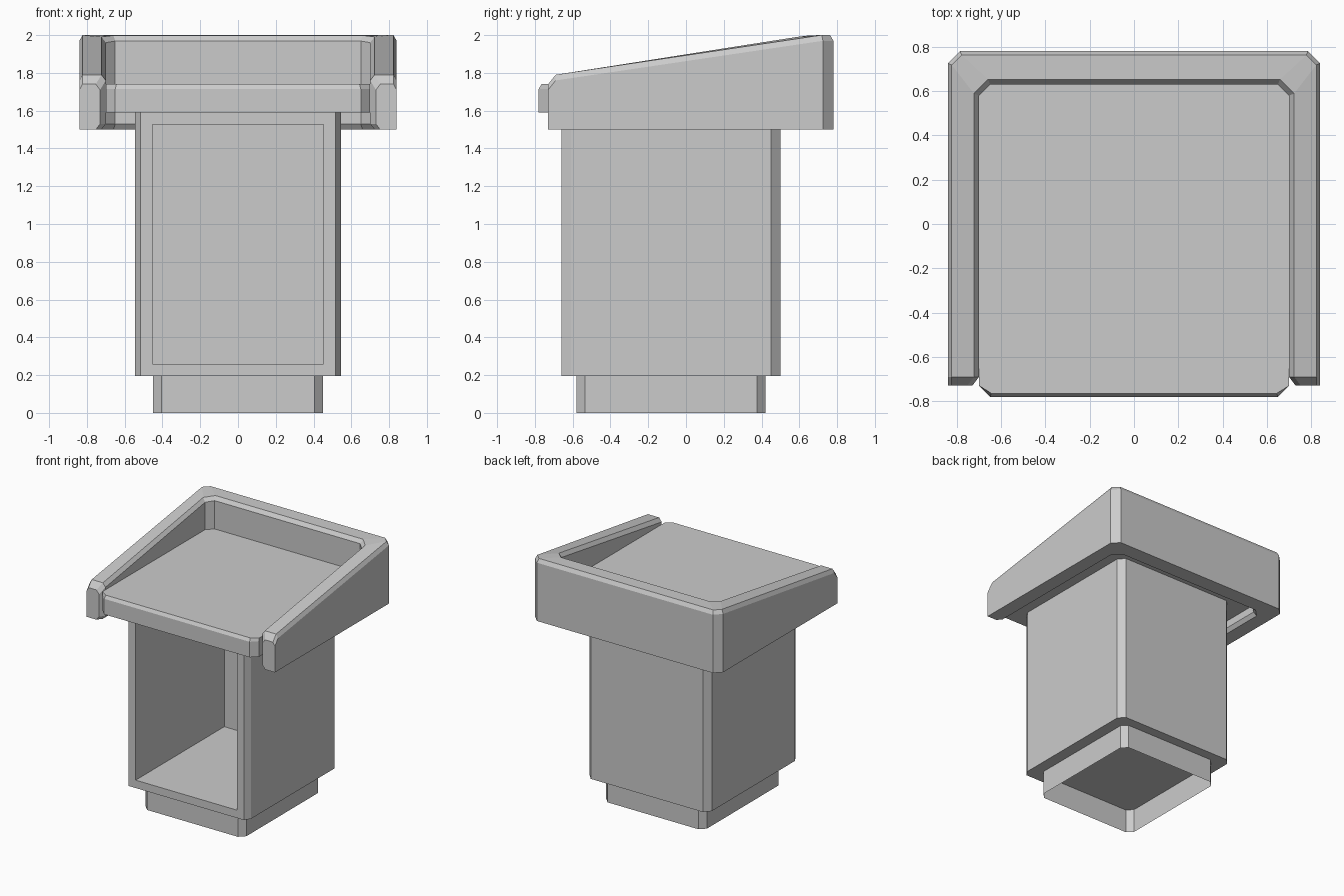
import bpy, bmesh
from mathutils import Vector

if "Cube" in bpy.data.objects:
    bpy.data.objects.remove(bpy.data.objects["Cube"])


def finish(name, bm):
    bmesh.ops.recalc_face_normals(bm, faces=bm.faces)
    me = bpy.data.meshes.new(name)
    bm.to_mesh(me)
    bm.free()
    ob = bpy.data.objects.new(name, me)
    bpy.context.collection.objects.link(ob)
    return ob


def plan(hx, y0, y1, front, back):
    """Chamfered rectangle outline; front/back are (x, y) chamfer sizes."""
    right = [(hx - front[0], y0), (hx, y0 + front[1]),
             (hx, y1 - back[1]), (hx - back[0], y1)]
    return right + [(-x, y) for x, y in reversed(right)]


def loft(bm, rings, closed=True):
    """Skin consecutive rings of equal length and return the vertex rings."""
    vr = [[bm.verts.new(p) for p in r] for r in rings]
    n = len(vr[0])
    for a, b in zip(vr, vr[1:]):
        for i in range(n if closed else n - 1):
            j = (i + 1) % n
            bm.faces.new((a[i], a[j], b[j], b[i]))
    return vr


def at(outline, z):
    return [(x, y, z) for x, y in outline]


# Plinth: open-bottomed skirt
bm = bmesh.new()
loft(bm, [at(plan(0.45, -0.58, 0.42, (.045, .045), (.045, .045)), z) for z in (0, 0.2)])
finish("plinth", bm)

# Cabinet body with a deep open front
bm = bmesh.new()
outline = plan(0.545, -0.66, 0.50, (.03, .05), (.045, .05))
rings = loft(bm, [at(outline, z) for z in (0.195, 1.59)])
for r in rings:
    bm.faces.new(r)
bm.normal_update()
bmesh.ops.recalc_face_normals(bm, faces=bm.faces)
front = min(bm.faces, key=lambda f: f.calc_center_median().y)
bmesh.ops.inset_region(bm, faces=[front], thickness=0.09)
ext = bmesh.ops.extrude_discrete_faces(bm, faces=[front])
for v in ext["faces"][0].verts:
    v.co.y += 1.13
finish("cabinet_body", bm)

# Flat desk board with a bevelled front edge
bm = bmesh.new()
outline = plan(0.70, -0.78, 0.635, (.05, .05), (.05, .05))
top = [(x * (0.99 if y < -0.75 else 1), y + (0.015 if y < -0.75 else 0)) for x, y in outline]
rings = loft(bm, [at(outline, 1.59), at(outline, 1.715), at(top, 1.74)])
bm.faces.new(rings[0])
bm.faces.new(rings[-1])
finish("desk_board", bm)


# Sloping U-shaped rim swept around the board
def top_z(y):
    if y < -0.69:
        return 1.74
    return min(2.0, 1.79 + 0.21 * (y + 0.69) / 1.33)


def section(outer, inner, out_dir):
    o, i, d = Vector(outer), Vector(inner), Vector(out_dir)
    zo, zi = top_z(o.y), top_z(i.y)
    pts = [(o, 1.5), (o, zo - 0.03), (o - d * 0.017, zo), (i + d * 0.023, zi),
           (i, zi - 0.03), (i, 1.53), (i + d * 0.023, 1.5)]
    return [(p.x, p.y, z) for p, z in pts]


stations = [section((.84, -.73), (.73, -.73), (1, 0)),
            section((.84, -.69), (.70, -.69), (1, 0)),
            section((.84, .725), (.70, .58), (1, .4)),
            section((.785, .78), (.65, .63), (.4, 1))]
stations += [[(-x, y, z) for x, y, z in s] for s in reversed(stations)]
bm = bmesh.new()
rings = loft(bm, stations)
bm.faces.new(rings[0])
bm.faces.new(rings[-1])
finish("raised_rim", bm)
